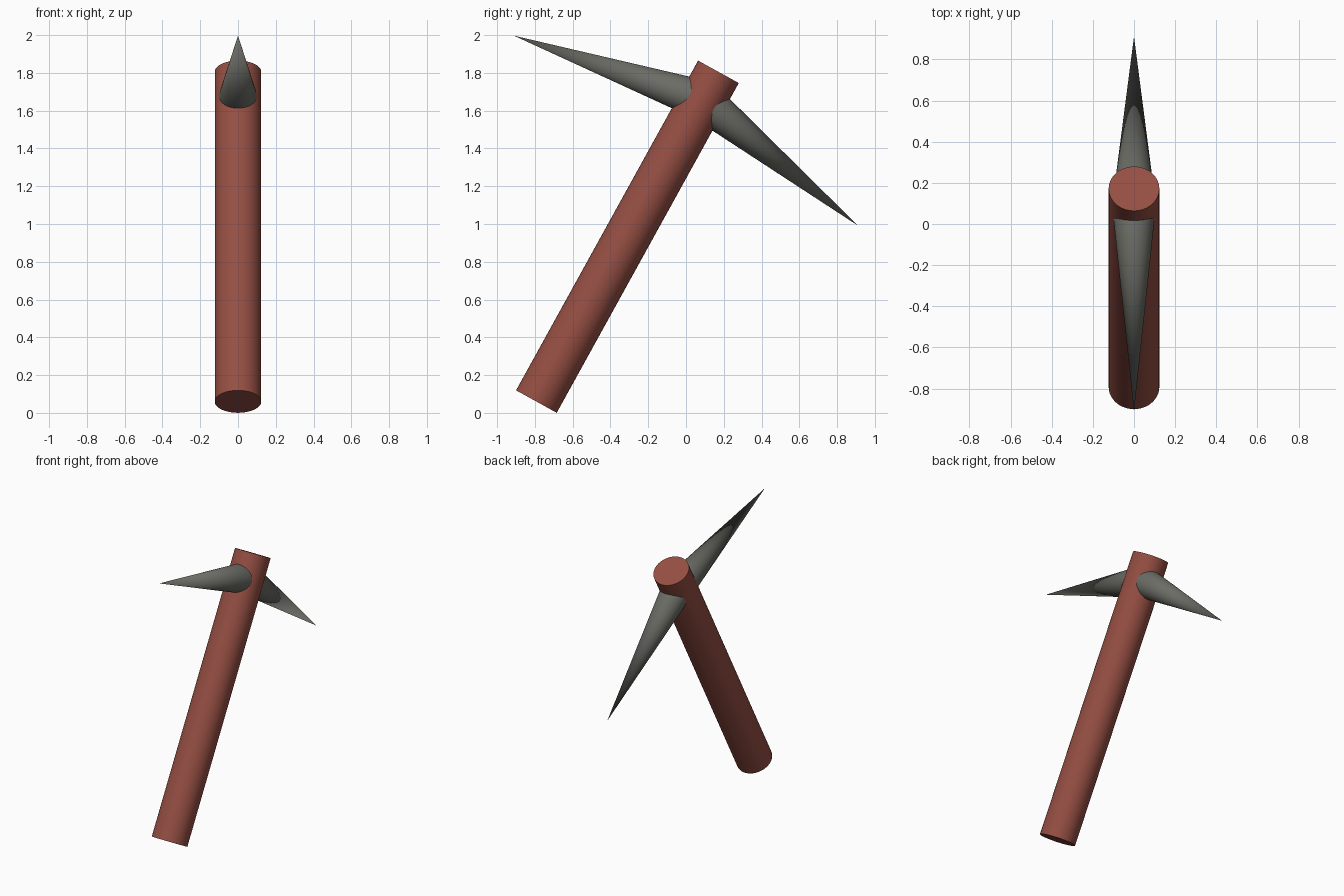
import bpy, math
from mathutils import Matrix, Vector

if "Cube" in bpy.data.objects:
    bpy.data.objects.remove(bpy.data.objects["Cube"])

def material(name, rgb):
    m = bpy.data.materials.new(name)
    m.diffuse_color = (*rgb, 1)
    m.use_nodes = True
    m.node_tree.nodes["Principled BSDF"].inputs["Base Color"].default_value = m.diffuse_color
    return m

wood = material("reddish wood", (0.30, 0.077, 0.056))
iron = material("dark iron", (0.15, 0.15, 0.133))

# Tilted frame: local z runs along the handle from the centre of its foot
FRAME = Matrix.Translation((0, -0.792, 0.06)) @ Matrix.Rotation(math.radians(-28.9), 4, 'X')

def tapered(name, start, end, r1, r2, mat):
    """Round bar or cone between two points of the tilted frame."""
    a, b = FRAME @ Vector(start), FRAME @ Vector(end)
    bpy.ops.mesh.primitive_cone_add(vertices=64, radius1=r1, radius2=r2, depth=(b - a).length,
                                    location=(a + b) / 2,
                                    rotation=(b - a).to_track_quat('Z', 'Y').to_euler())
    ob = bpy.context.object
    ob.name = name
    ob.data.materials.append(mat)
    bpy.ops.object.shade_smooth_by_angle(angle=math.radians(35))

# Handle
tapered("handle", (0, 0, 0), (0, 0, 1.994), 0.123, 0.123, wood)

# Two drooping spikes, mirrored across the handle
for name, s in (("front_spike", -1), ("back_spike", 1)):
    tapered(name, (0, s * 0.055, 1.812), (0, s * 1.041, 1.638), 0.101, 0, iron)
